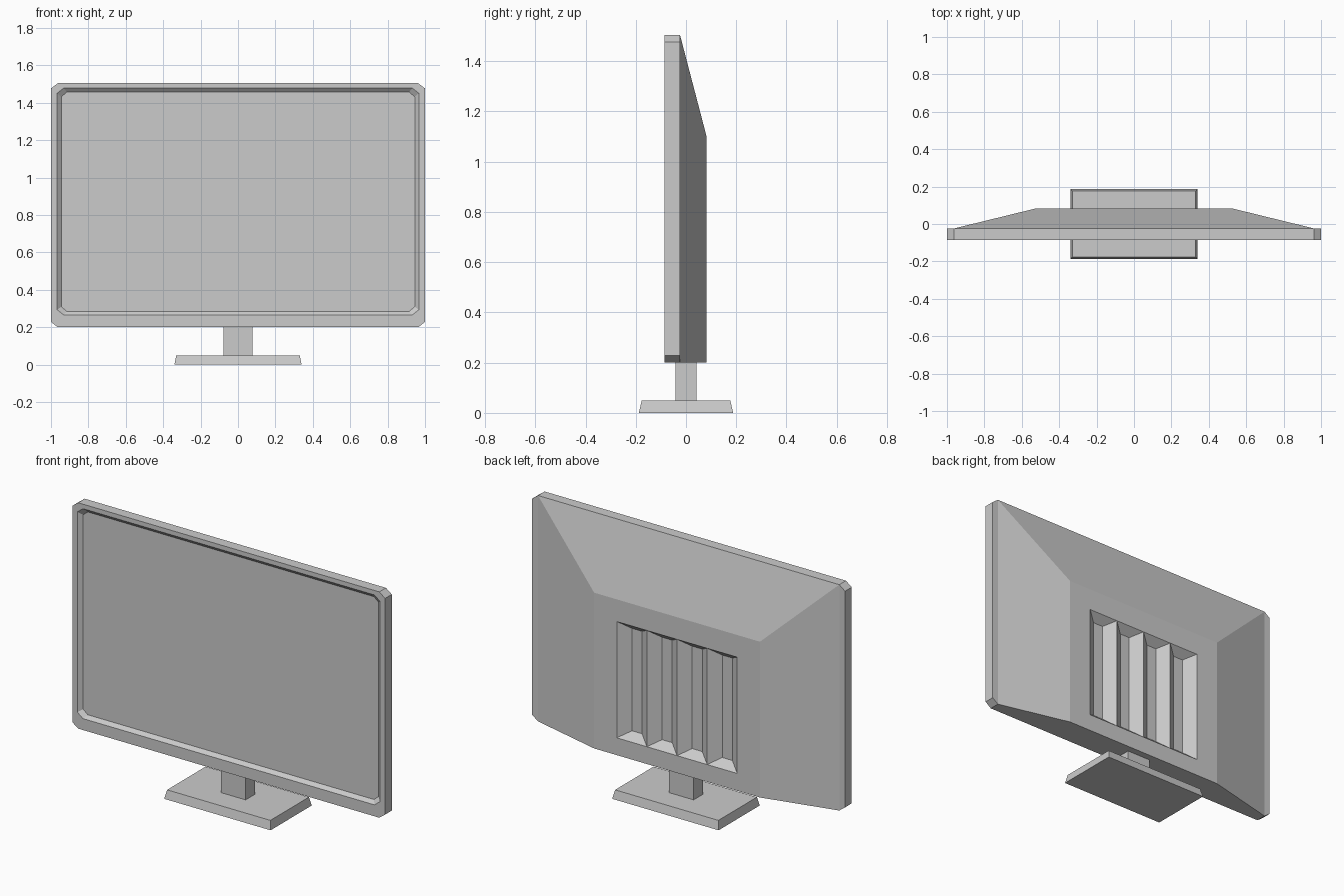
import bpy, bmesh

if "Cube" in bpy.data.objects:
    bpy.data.objects.remove(bpy.data.objects["Cube"])


def finish(bm, name):
    bmesh.ops.recalc_face_normals(bm, faces=bm.faces[:])
    mesh = bpy.data.meshes.new(name)
    bm.to_mesh(mesh)
    bm.free()
    obj = bpy.data.objects.new(name, mesh)
    bpy.context.collection.objects.link(obj)
    return obj


def octagon(bm, x, z0, z1, cx, cz, y):
    """Rectangle with clipped corners in the XZ plane, from bottom left."""
    pts = [(-x + cx, z0), (x - cx, z0), (x, z0 + cz), (x, z1 - cz),
           (x - cx, z1), (-x + cx, z1), (-x, z1 - cz), (-x, z0 + cz)]
    return [bm.verts.new((px, y, pz)) for px, pz in pts]


def rectangle(bm, x0, x1, z0, z1, y):
    return [bm.verts.new((px, y, pz))
            for px, pz in ((x0, z0), (x1, z0), (x1, z1), (x0, z1))]


def bridge(bm, a, b):
    n = len(a)
    for i in range(n):
        j = (i + 1) % n
        bm.faces.new((a[i], a[j], b[j], b[i]))


def tapered_block(name, bottom, top, z0, z1):
    """Block with half sizes given at the bottom and top."""
    bm = bmesh.new()
    rings = [[bm.verts.new((sx * h[0], sy * h[1], z))
              for sx, sy in ((-1, -1), (1, -1), (1, 1), (-1, 1))]
             for h, z in ((bottom, z0), (top, z1))]
    bridge(bm, *rings)
    for ring in rings:
        bm.faces.new(ring)
    return finish(bm, name)


# Screen housing: recessed display, bezel and frame edge
FRONT, BACK, REAR = -0.085, -0.024, 0.082
bm = bmesh.new()
display = octagon(bm, 0.945, 0.285, 1.457, 0.03, 0.025, FRONT + 0.02)
lip = octagon(bm, 0.967, 0.266, 1.479, 0.035, 0.028, FRONT)
front = octagon(bm, 1.0, 0.2, 1.505, 0.037, 0.028, FRONT)
back = octagon(bm, 1.0, 0.2, 1.505, 0.037, 0.028, BACK)
bm.faces.new(display)
bridge(bm, display, lip)
bridge(bm, lip, front)
bridge(bm, front, back)

# Tapered rear shell, meeting the frame at its clipped corners
rear = rectangle(bm, -0.53, 0.53, 0.2, 1.10, REAR)
bridge(bm, [back[i] for i in (0, 1, 4, 5)], rear)
bm.faces.new(back[1:5])
bm.faces.new([back[i] for i in (5, 6, 7, 0)])

# Rear panel with an opening for the vents
V, Z0, Z1, COUNT = 0.385, 0.30, 0.972, 4
w = 2 * V / COUNT
low = [bm.verts.new((-V + i * w, REAR, Z0)) for i in range(COUNT + 1)]
high = [bm.verts.new((-V + i * w, REAR, Z1)) for i in range(COUNT + 1)]
bm.faces.new([rear[0], rear[1]] + low[::-1])
bm.faces.new([rear[2], rear[3]] + high)
bm.faces.new((rear[1], rear[2], high[-1], low[-1]))
bm.faces.new((rear[3], rear[0], low[0], high[0]))

# Sunken vent channels with sloping walls
for i in range(COUNT):
    x0 = -V + i * w
    floor = rectangle(bm, x0 + 0.064, x0 + w - 0.064, Z0 + 0.04, Z1 - 0.04, REAR - 0.047)
    bridge(bm, [low[i], low[i + 1], high[i + 1], high[i]], floor)
    bm.faces.new(floor)
finish(bm, "screen_housing")

# Stand
tapered_block("stand_neck", (0.078, 0.042), (0.078, 0.042), 0.05, 0.2)
tapered_block("stand_base", (0.34, 0.188), (0.33, 0.176), 0.0, 0.05)
